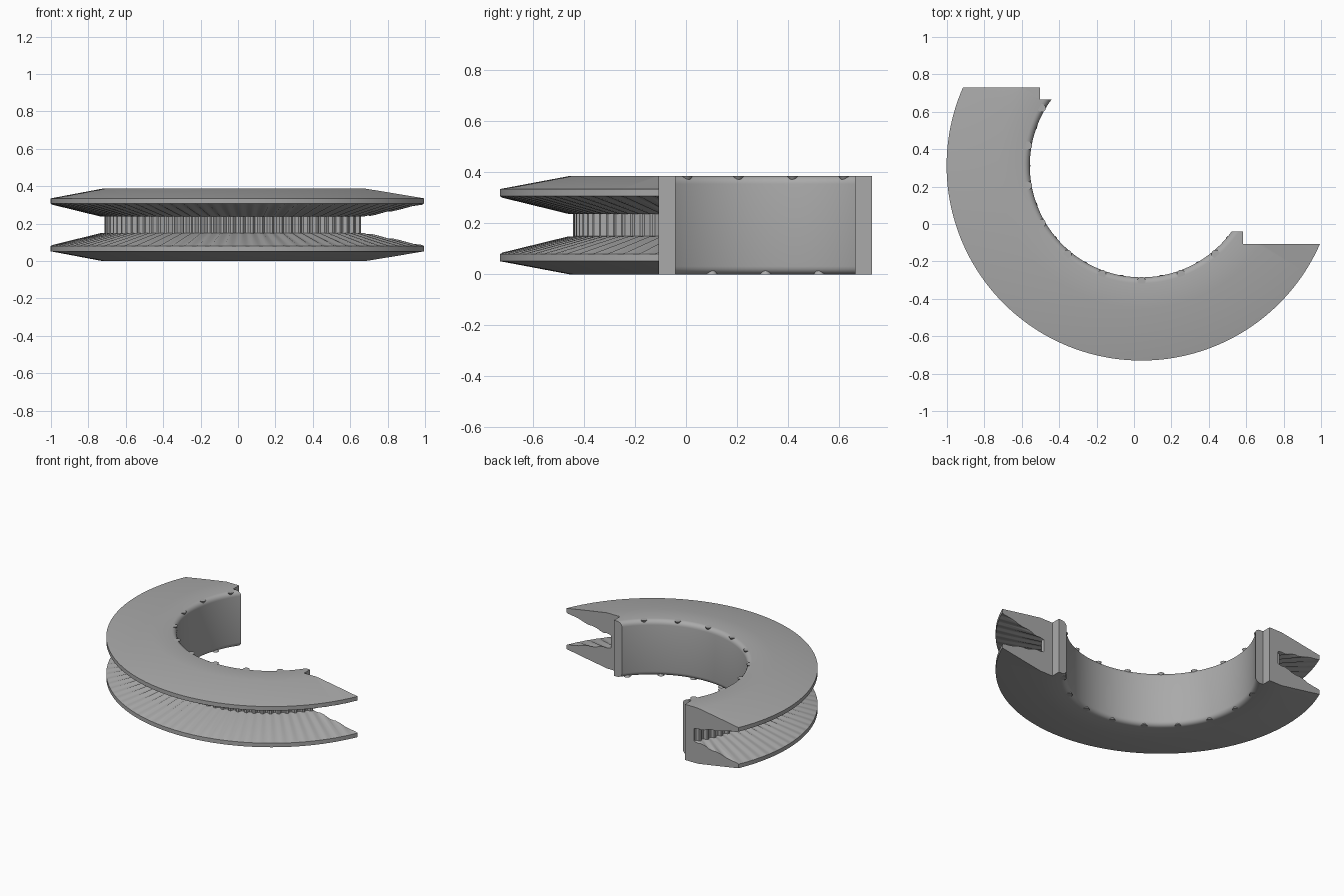
import bpy, bmesh, math
from mathutils import Matrix

if "Cube" in bpy.data.objects:
    bpy.data.objects.remove(bpy.data.objects["Cube"])

CX, CY, H = 0.04, 0.312, 0.387      # ring axis and thickness
BORE, FILLET, RIM = 0.597, 0.032, 1.042
SEG = 360                           # sectors; four per groove rib

grey = bpy.data.materials.new("plain grey")
grey.use_nodes = True
grey.diffuse_color = (0.4, 0.4, 0.4, 1)
grey.node_tree.nodes["Principled BSDF"].inputs["Base Color"].default_value = grey.diffuse_color


def finish(bm, name, material=grey):
    bmesh.ops.recalc_face_normals(bm, faces=bm.faces)
    mesh = bpy.data.meshes.new(name)
    bm.to_mesh(mesh)
    bm.free()
    mesh.materials.append(material)
    obj = bpy.data.objects.new(name, mesh)
    bpy.context.collection.objects.link(obj)
    obj.location = (CX, CY, 0)
    return obj


def section(rib):
    """Cross-section (radius, height); rib is 0 between ribs and 1 on them."""
    floor, swell = 0.737 + 0.018 * rib, 0.004 * rib
    half = [(floor, 0.15), (floor + 0.02, 0.145 + swell), (RIM - 0.01, 0.082 + swell),
            (RIM, 0.08), (RIM, 0.052), (0.765, 0)]
    for i in range(6):              # rounded bore edge
        a = math.radians(90 * i / 5)
        half.append((BORE + FILLET * (1 - math.sin(a)), FILLET * (1 - math.cos(a))))
    return half + [(r, H - z) for r, z in reversed(half)]


# Grooved ring with ribs across the groove floor and walls
bm = bmesh.new()
rings = []
for s in range(SEG):
    a = math.tau * s / SEG
    rings.append([bm.verts.new((r * math.cos(a), r * math.sin(a), z))
                  for r, z in section(1 if s % 4 < 2 else 0)])
for s in range(SEG):
    here, there = rings[s], rings[(s + 1) % SEG]
    for i in range(len(here)):
        j = (i + 1) % len(here)
        bm.faces.new((here[i], here[j], there[j], there[i]))
ring = finish(bm, "half_ring")

# Stepped footprint that keeps one interlocking half
T, S, W, B = 0.418, 0.353, 0.543, 1.3
outline = [(-B, T), (-W, T), (-W, S), (0, S), (0, -S), (W, -S), (W, -T), (B, -T), (B, -B), (-B, -B)]
bm = bmesh.new()
face = bm.faces.new([bm.verts.new((x, y, -0.2)) for x, y in outline])
top = bmesh.ops.extrude_face_region(bm, geom=[face])["geom"]
bmesh.ops.translate(bm, vec=(0, 0, 0.8), verts=[v for v in top if isinstance(v, bmesh.types.BMVert)])
cutter = finish(bm, "half_cutter")
cutter.hide_render = True
cutter.hide_set(True)

cut = ring.modifiers.new("keep half", 'BOOLEAN')
cut.operation = 'INTERSECT'
cut.solver = 'EXACT'
cut.object = cutter
bpy.context.view_layer.objects.active = ring
ring.select_set(True)
bpy.ops.object.modifier_apply(modifier=cut.name)
bpy.ops.object.shade_smooth_by_angle(angle=math.radians(25))
bpy.data.objects.remove(cutter)


# Pointed grip studs along both bore edges, staggered by half a step
def studs(name, first, upper):
    bm = bmesh.new()
    depth = 0.036
    for k in range(9):
        a = math.radians(first + 20 * k)
        z = H - depth / 2 if upper else depth / 2
        place = Matrix.Translation((0.616 * math.cos(a), 0.616 * math.sin(a), z))
        bmesh.ops.create_cone(bm, cap_ends=True, segments=20, radius1=0.002 if upper else 0.022,
                              radius2=0.022 if upper else 0.002, depth=depth, matrix=place)
    obj = finish(bm, name)
    bpy.ops.object.select_all(action='DESELECT')
    obj.select_set(True)
    bpy.context.view_layer.objects.active = obj
    bpy.ops.object.shade_smooth_by_angle(angle=math.radians(30))


studs("upper_studs", 150, True)
studs("lower_studs", 160, False)
